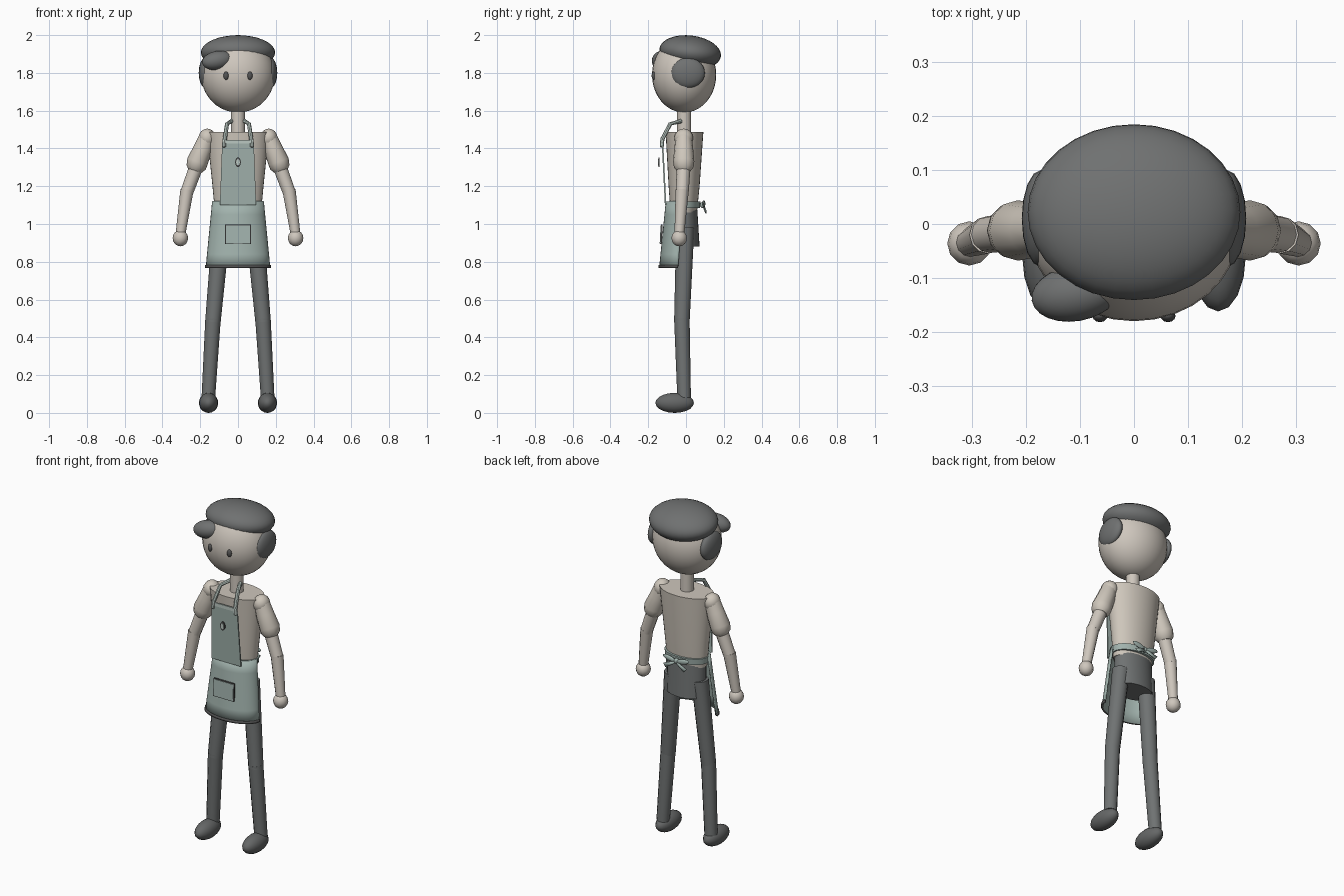
import bpy, bmesh, math
from mathutils import Vector

old = bpy.data.objects.get("Cube")
if old:
    bpy.data.objects.remove(old, do_unlink=True)


def material(name, *rgb):
    m = bpy.data.materials.new(name)
    m.use_nodes = True
    m.diffuse_color = (*rgb, 1)
    m.node_tree.nodes["Principled BSDF"].inputs["Base Color"].default_value = (*rgb, 1)
    return m


skin = material("skin", 0.62, 0.57, 0.51)
shirt = material("shirt cream", 0.62, 0.57, 0.50)
hair = material("hair grey", 0.16, 0.165, 0.165)
trousers = material("trouser grey", 0.16, 0.17, 0.17)
shoe = material("shoe grey", 0.13, 0.135, 0.135)
teal = material("apron teal", 0.36, 0.45, 0.42)
trim = material("apron trim", 0.50, 0.58, 0.54)
dark = material("dark hardware", 0.09, 0.09, 0.09)


def finish(bm, name, mat, smooth=True):
    bmesh.ops.recalc_face_normals(bm, faces=bm.faces)
    mesh = bpy.data.meshes.new(name)
    bm.to_mesh(mesh)
    bm.free()
    mesh.materials.append(mat)
    ob = bpy.data.objects.new(name, mesh)
    bpy.context.collection.objects.link(ob)
    if smooth:
        bpy.ops.object.select_all(action='DESELECT')
        ob.select_set(True)
        bpy.context.view_layer.objects.active = ob
        bpy.ops.object.shade_smooth_by_angle(angle=math.radians(42))
    return ob


def ellipsoid(name, loc, size, mat, rot=(0, 0, 0), seg=24, rings=14):
    bm = bmesh.new()
    bmesh.ops.create_uvsphere(bm, u_segments=seg, v_segments=rings, radius=1)
    ob = finish(bm, name, mat)
    ob.location, ob.scale = loc, size
    ob.rotation_euler = [math.radians(a) for a in rot]
    return ob


def loft(name, rings, mat, caps=True):
    """Skin a list of closed rings of points."""
    bm = bmesh.new()
    loops = [[bm.verts.new(p) for p in ring] for ring in rings]
    n = len(loops[0])
    for a, b in zip(loops, loops[1:]):
        for i in range(n):
            j = (i + 1) % n
            bm.faces.new((a[i], a[j], b[j], b[i]))
    if caps:
        bm.faces.new(loops[0])
        bm.faces.new(loops[-1])
    return finish(bm, name, mat)


def ellipse(z, rx, ry, cy, n=32):
    return [(rx * math.cos(math.tau * i / n), cy + ry * math.sin(math.tau * i / n), z)
            for i in range(n)]


def limb(name, points, radii, mat, n=12):
    """Round tube through points with a radius at each."""
    pts = [Vector(p) for p in points]
    rings = []
    for i, (p, r) in enumerate(zip(pts, radii)):
        d = (pts[min(i + 1, len(pts) - 1)] - pts[max(i - 1, 0)]).normalized()
        u = d.cross(Vector((0, 1, 0.01))).normalized()
        v = d.cross(u)
        rings.append([p + r * (u * math.cos(math.tau * k / n) + v * math.sin(math.tau * k / n))
                      for k in range(n)])
    return loft(name, rings, mat)


def plate(name, outline, y_at, mat, thick=0.008):
    """Thin upright panel from an x, z outline."""
    bm = bmesh.new()
    face = bm.faces.new([bm.verts.new((x, y_at(z), z)) for x, z in outline])
    back = bmesh.ops.extrude_face_region(bm, geom=[face])
    bmesh.ops.translate(bm, vec=(0, thick, 0),
                        verts=[g for g in back["geom"] if isinstance(g, bmesh.types.BMVert)])
    return finish(bm, name, mat, False)


def sheet(name, rows, mat, thick=0.008):
    """Open curved cloth from rows of points."""
    bm = bmesh.new()
    grid = [[bm.verts.new(p) for p in row] for row in rows]
    for a, b in zip(grid, grid[1:]):
        for i in range(len(a) - 1):
            bm.faces.new((a[i], a[i + 1], b[i + 1], b[i]))
    ob = finish(bm, name, mat)
    mod = ob.modifiers.new("cloth", 'SOLIDIFY')
    mod.thickness, mod.offset = thick, 0
    return ob


def rect(x, z0, z1):
    return [(-x, z0), (x, z0), (x, z1), (-x, z1)]


# Head and hair
ellipsoid("head", (0, -0.01, 1.79), (0.195, 0.17, 0.2), skin, seg=32, rings=20)
ellipsoid("hair_cap", (0, 0.022, 1.908), (0.197, 0.164, 0.09), hair, (-7, 0, 0), 32, 16)
ellipsoid("hair_fringe", (-0.108, -0.128, 1.866), (0.084, 0.052, 0.05), hair, (0, -10, 10))
limb("neck", [(0, -0.01, 1.44), (0, -0.01, 1.62)], [0.037] * 2, skin, 16)

# Torso and hips
loft("shirt_torso", [ellipse(1.06, 0.122, 0.07, -0.012), ellipse(1.2, 0.135, 0.082, -0.01),
                     ellipse(1.487, 0.165, 0.1, -0.008)], shirt)
loft("trouser_hips", [ellipse(0.88, 0.118, 0.078, -0.006),
                      ellipse(1.075, 0.118, 0.068, -0.008)], trousers)

# Paired parts
for side, s in (("left", 1), ("right", -1)):
    ellipsoid(side + "_side_hair", (s * 0.172, 0.01, 1.8), (0.036, 0.09, 0.08), hair, seg=16)
    ellipsoid(side + "_eye", (s * 0.063, -0.17, 1.785), (0.014, 0.012, 0.022), dark, seg=12, rings=8)
    ellipsoid(side + "_shoulder", (s * 0.163, -0.012, 1.455), (0.046, 0.05, 0.05), shirt, seg=12, rings=8)
    limb(side + "_sleeve",
         [(s * x, -0.012, z) for x, z in ((0.16, 1.47), (0.185, 1.4), (0.215, 1.33), (0.222, 1.3), (0.227, 1.28))],
         [0.042, 0.05, 0.056, 0.052, 0.036], shirt)
    limb(side + "_upper_arm", [(s * 0.215, -0.012, 1.32), (s * 0.272, -0.02, 1.165)], [0.037, 0.034], skin)
    limb(side + "_forearm", [(s * 0.27, -0.02, 1.18), (s * 0.304, -0.035, 0.95)], [0.035, 0.026], skin)
    ellipsoid(side + "_hand", (s * 0.305, -0.036, 0.925), (0.041, 0.041, 0.043), skin, seg=12, rings=8)
    limb(side + "_thigh", [(s * 0.088, -0.004, 0.98), (s * 0.133, -0.022, 0.48)], [0.048, 0.041], trousers)
    limb(side + "_shin", [(s * 0.132, -0.022, 0.5), (s * 0.157, -0.01, 0.08)], [0.041, 0.036], trousers)
    ellipsoid(side + "_shoe", (s * 0.156, -0.06, 0.053), (0.051, 0.102, 0.053), shoe, seg=16, rings=10)
    # Neck straps and rivets
    limb(side + "_strap", [(s * 0.075, -0.128, 1.41), (s * 0.07, -0.125, 1.45), (s * 0.058, -0.083, 1.53),
                           (s * 0.034, -0.025, 1.545)], [0.011] * 4, trim, 8)
    ellipsoid(side + "_rivet", (s * 0.074, -0.132, 1.412), (0.008, 0.006, 0.008), dark, seg=10, rings=6)


# Apron bib, hem and badge
def bib_y(z):
    return -0.112 - 0.05 * (z - 1.1)


plate("apron_bib", [(-0.096, 1.1), (0.096, 1.1), (0.084, 1.425), (-0.084, 1.425)], bib_y, teal)
plate("bib_hem", rect(0.082, 1.425, 1.445), lambda z: -0.131, trim, 0.009)
oval = [(0.015 * math.cos(math.tau * i / 20), 1.327 + 0.025 * math.sin(math.tau * i / 20))
        for i in range(20)]
plate("oval_badge", oval, lambda z: -0.146, dark, 0.007)
plate("badge_face", [(x * 0.65, 1.327 + (z - 1.327) * 0.65) for x, z in oval], lambda z: -0.148, trim, 0.005)


# Apron skirt with pocket and bottom hem
def skirt_row(z, grow=0.0):
    t = (1.12 - z) / 0.35
    rx, ry, cy = 0.133 + 0.034 * t + grow, 0.088 + 0.008 * t + grow, -0.015 - 0.027 * t
    return [(rx * math.sin(a), cy - ry * math.cos(a), z)
            for a in (math.pi / 2 * (i / 12 - 1) for i in range(25))]


sheet("apron_skirt", [skirt_row(1.12 - 0.07 * i) for i in range(6)], teal)
sheet("skirt_hem", [skirt_row(0.783, 0.004), skirt_row(0.768, 0.004)], dark, 0.009)
plate("pocket_edge", rect(0.068, 0.893, 0.997), lambda z: -0.134 + 0.05 * (z - 0.945), dark, 0.008)
plate("apron_pocket", rect(0.064, 0.897, 0.993), lambda z: -0.137 + 0.05 * (z - 0.945), teal, 0.008)

# Waistband, bow and tails at the back
loft("waistband", [ellipse(1.085, 0.131, 0.084, -0.01), ellipse(1.12, 0.135, 0.087, -0.01)], teal)
ellipsoid("bow_knot", (0, 0.088, 1.1), (0.016, 0.014, 0.016), teal, seg=10, rings=8)
for side, s in (("left", 1), ("right", -1)):
    ellipsoid(side + "_bow_loop", (s * 0.045, 0.094, 1.108), (0.042, 0.009, 0.015), teal,
              (0, -s * 12, 0), 12, 8)
    sheet(side + "_bow_tail", [[(s * 0.005, 0.094, 1.1), (s * 0.005, 0.094, 1.085)],
                               [(s * 0.075, 0.104, 1.075), (s * 0.06, 0.106, 1.055)]], teal, 0.006)
